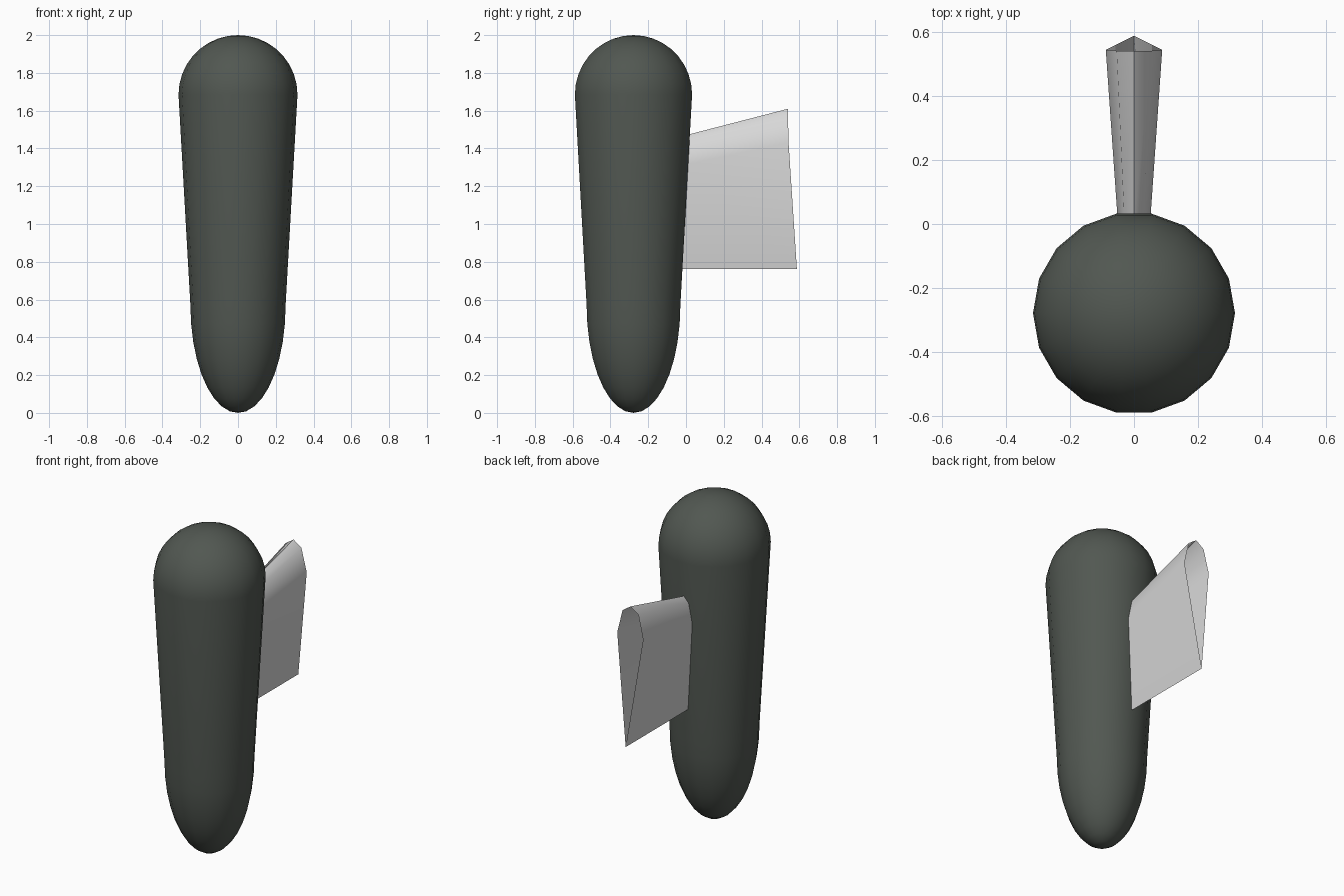
import bpy, bmesh, math

if "Cube" in bpy.data.objects:
    bpy.data.objects.remove(bpy.data.objects["Cube"])

def material(name, rgb):
    m = bpy.data.materials.new(name)
    m.diffuse_color = (*rgb, 1)
    m.use_nodes = True
    m.node_tree.nodes["Principled BSDF"].inputs["Base Color"].default_value = m.diffuse_color
    return m

def finish(name, bm, mat, angle):
    bmesh.ops.recalc_face_normals(bm, faces=bm.faces)
    me = bpy.data.meshes.new(name)
    bm.to_mesh(me)
    bm.free()
    me.materials.append(mat)
    ob = bpy.data.objects.new(name, me)
    bpy.context.collection.objects.link(ob)
    bpy.ops.object.select_all(action='DESELECT')
    ob.select_set(True)
    bpy.context.view_layer.objects.active = ob
    bpy.ops.object.shade_smooth_by_angle(angle=math.radians(angle))
    return ob

dark = material("dark green grey", (0.083, 0.096, 0.083))
light = material("light grey", (0.68, 0.68, 0.68))

# Pod: 18-sided turned body, long elliptical tail below and round nose on top
SIDES, STEPS, CY = 18, 9, -0.278
R_LOW, Z_LOW, R_TOP, Z_TOP = 0.252, 0.57, 0.315, 1.685
profile = []
for i in range(1, STEPS + 1):
    a = math.pi / 2 * i / STEPS
    profile.append((R_LOW * math.sin(a), Z_LOW * (1 - math.cos(a))))
for i in range(STEPS):
    a = math.pi / 2 * i / STEPS
    profile.append((R_TOP * math.cos(a), Z_TOP + (2 - Z_TOP) * math.sin(a)))

bm = bmesh.new()
rings = []
for r, z in profile:
    rings.append([bm.verts.new((r * math.cos(k * math.tau / SIDES),
                                CY + r * math.sin(k * math.tau / SIDES), z))
                  for k in range(SIDES)])
for a, b in zip(rings, rings[1:]):
    for k in range(SIDES):
        n = (k + 1) % SIDES
        bm.faces.new((a[k], a[n], b[n], b[k]))
for ring, z in ((rings[0], 0), (rings[-1], 2)):
    pole = bm.verts.new((0, CY, z))
    for k in range(SIDES):
        bm.faces.new((ring[k], ring[(k + 1) % SIDES], pole))
finish("pod_body", bm, dark, 40)

# Pylon: streamlined section lofted from the pod outwards, open at both ends
def section(half):
    # right half runs from leading ridge to trailing edge, then is mirrored
    return half + [(-x, y, z) for x, y, z in half[-2:0:-1]]

tip = section([(0, 0.54, 1.61), (0.054, 0.54, 1.572), (0.088, 0.543, 1.43), (0, 0.587, 0.762)])
root = section([(0, 0.01, 1.473), (0.030, 0.01, 1.437), (0.050, 0.0, 1.315), (0, -0.03, 0.762)])
bm = bmesh.new()
a = [bm.verts.new(p) for p in root]
b = [bm.verts.new(p) for p in tip]
for k in range(len(a)):
    n = (k + 1) % len(a)
    bm.faces.new((a[k], b[k], b[n], a[n]))
bm.normal_update()
# an open tube: make the walls face outwards by side
flip = [f for f in bm.faces if f.normal.x * f.calc_center_median().x < 0]
bmesh.ops.reverse_faces(bm, faces=flip)
finish("pylon", bm, light, 50)
